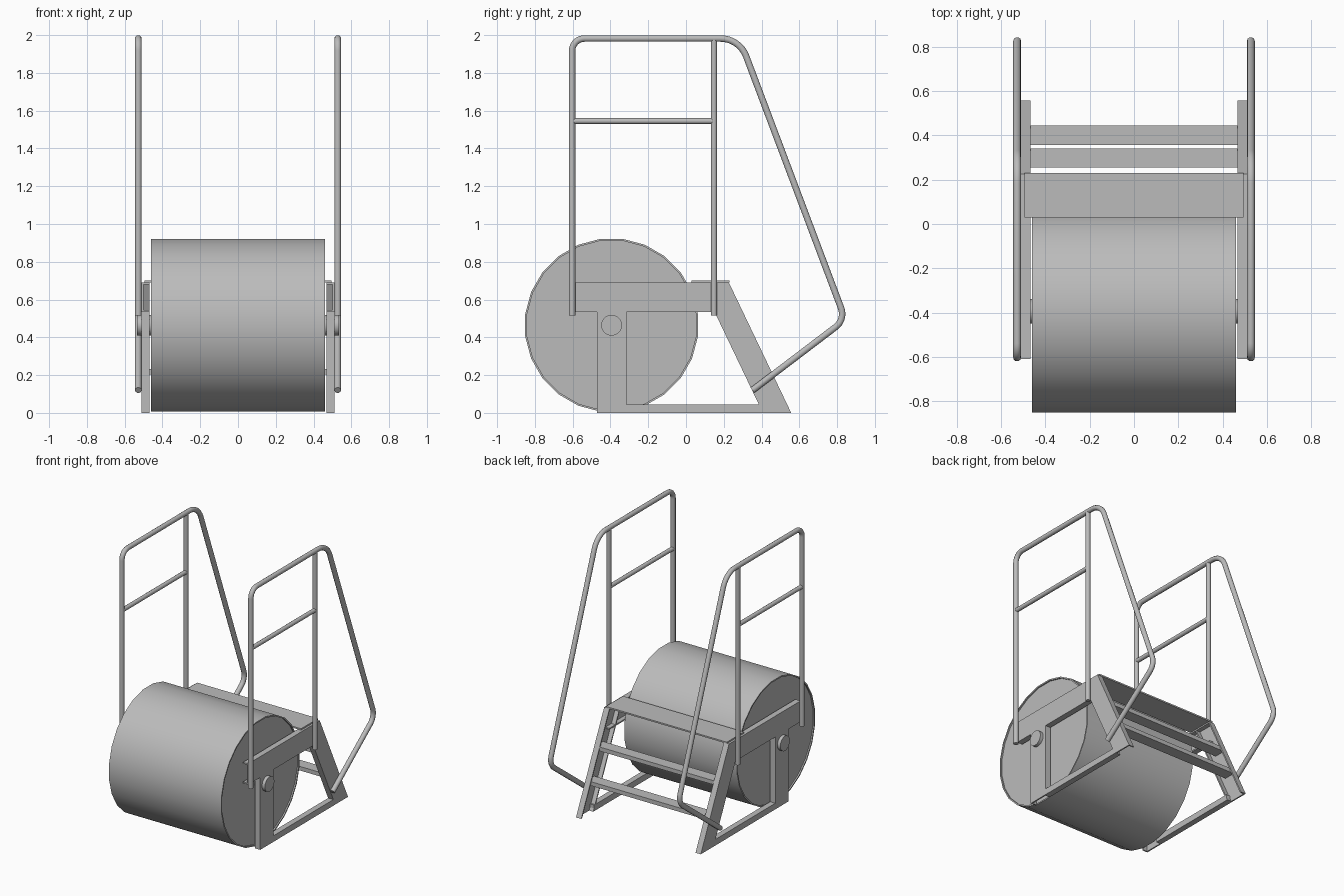
import bpy, bmesh, math
from mathutils import Vector, Matrix

cube = bpy.data.objects.get("Cube")
if cube:
    bpy.data.objects.remove(cube, do_unlink=True)

steel = bpy.data.materials.new("grey_steel")
steel.use_nodes = True
GREY = (0.5, 0.5, 0.5, 1)
steel.diffuse_color = GREY
steel.node_tree.nodes["Principled BSDF"].inputs["Base Color"].default_value = GREY

X_IN, X_OUT, WALL = 0.468, 0.511, 0.01   # side frame section
RAIL_X = 0.528


def add(name, mesh, mirror=True, smooth=False):
    obj = bpy.data.objects.new(name, mesh)
    bpy.context.collection.objects.link(obj)
    mesh.materials.clear()
    mesh.materials.append(steel)
    if smooth:
        bpy.ops.object.select_all(action='DESELECT')
        obj.select_set(True)
        bpy.context.view_layer.objects.active = obj
        bpy.ops.object.shade_smooth_by_angle(angle=math.radians(40))
    if mirror:
        obj.modifiers.new("mirror", 'MIRROR').use_mirror_merge = False
    return obj


def finish(name, bm, **kw):
    bmesh.ops.recalc_face_normals(bm, faces=bm.faces)
    mesh = bpy.data.meshes.new(name)
    bm.to_mesh(mesh)
    bm.free()
    return add(name, mesh, **kw)


def prism(bm, outline, x0, x1):
    """Extrude a (y, z) outline along x."""
    face = bm.faces.new([bm.verts.new((x0, y, z)) for y, z in outline])
    ext = bmesh.ops.extrude_face_region(bm, geom=[face])
    verts = [v for v in ext["geom"] if isinstance(v, bmesh.types.BMVert)]
    bmesh.ops.translate(bm, verts=verts, vec=(x1 - x0, 0, 0))


def box(name, y0, y1, z0, z1, x0, x1, **kw):
    bm = bmesh.new()
    prism(bm, [(y0, z0), (y1, z0), (y1, z1), (y0, z1)], x0, x1)
    return finish(name, bm, **kw)


def channel(name, a0, a1, b0, b1):
    """Inward-opening channel between edge a0-a1 and edge b0-b1."""
    a0, a1, b0, b1 = map(Vector, (a0, a1, b0, b1))
    bm = bmesh.new()
    prism(bm, [a0, a1, b1, b0], X_OUT - WALL, X_OUT)
    shift = (b0 - a0).normalized() * WALL
    for p, q, s in ((a0, a1, shift), (b0, b1, -shift)):
        prism(bm, [p, q, q + s, p + s], X_IN, X_OUT - WALL)
    return finish(name, bm)


def rounded(points, cuts):
    """Round the inner corners of a (y, z) path by the given tangent lengths."""
    pts = [Vector(p) for p in points]
    path = [pts[0]]
    for before, p, after, cut in zip(pts, pts[1:], pts[2:], cuts):
        u, v = (before - p).normalized(), (after - p).normalized()
        half = u.angle(v) / 2
        radius = cut * math.tan(half)
        centre = p + (u + v).normalized() * cut / math.cos(half)
        a, b = p + u * cut - centre, p + v * cut - centre
        sweep = a.angle(b)
        for i in range(9):
            t = i / 8
            d = a * math.sin((1 - t) * sweep) + b * math.sin(t * sweep)
            path.append(centre + d.normalized() * radius)
    return path + [pts[-1]]


def tube(name, path, radius):
    curve = bpy.data.curves.new(name, 'CURVE')
    curve.dimensions = '3D'
    curve.bevel_depth = radius
    curve.bevel_resolution = 3
    curve.use_fill_caps = True
    spline = curve.splines.new('POLY')
    spline.points.add(len(path) - 1)
    for point, (y, z) in zip(spline.points, path):
        point.co = (RAIL_X, y, z, 1)
    temp = bpy.data.objects.new(name + "_curve", curve)
    bpy.context.collection.objects.link(temp)
    deps = bpy.context.evaluated_depsgraph_get()
    mesh = bpy.data.meshes.new_from_object(temp.evaluated_get(deps))
    bpy.data.objects.remove(temp, do_unlink=True)
    return add(name, mesh, smooth=True)


def cylinder(name, radius, length, sides, recess=0):
    bm = bmesh.new()
    turn = Matrix.Rotation(math.pi / 2, 4, 'Y') @ Matrix.Rotation(math.pi / sides, 4, 'Z')
    bmesh.ops.create_cone(bm, cap_ends=True, segments=sides, radius1=radius,
                          radius2=radius, depth=length,
                          matrix=Matrix.Translation((0, -0.394, 0.464)) @ turn)
    if recess:
        caps = [f for f in bm.faces if len(f.verts) > 4]
        bmesh.ops.inset_individual(bm, faces=caps, thickness=recess)
        bmesh.ops.inset_individual(bm, faces=caps, thickness=0, depth=-recess)
    return finish(name, bm, mirror=False, smooth=True)


# Roller drum with sunken ends, and its axle
cylinder("drum", 0.461, 0.92, 24, recess=0.01)
cylinder("axle", 0.055, 1.07, 24)

# Side frames
channel("upper_beam", (-0.61, 0.69), (0.227, 0.69), (-0.61, 0.535), (0.227, 0.535))
channel("axle_post", (-0.47, 0), (-0.47, 0.535), (-0.315, 0), (-0.315, 0.535))
channel("rear_leg", (0.557, 0), (0.227, 0.69), (0.407, 0), (0.077, 0.69))
box("bottom_bar", -0.315, 0.407, 0, 0.045, X_IN, X_OUT)

# Platform and steps
box("platform", 0.03, 0.23, 0.69, 0.701, -0.495, 0.495, mirror=False)
for label, y, z in (("upper_step", 0.255, 0.45), ("lower_step", 0.358, 0.233)):
    box(label, y, y + 0.086, z - 0.03, z, -0.501, 0.501, mirror=False)

# Handrails
tube("handrail", rounded([(-0.603, 0.515), (-0.603, 1.982), (0.283, 1.982),
                          (0.844, 0.494), (0.352, 0.12)], (0.065, 0.1, 0.065)), 0.018)
tube("rail_post", [(0.148, 0.515), (0.148, 1.982)], 0.017)
tube("rail_crossbar", [(-0.603, 1.545), (0.148, 1.545)], 0.016)
